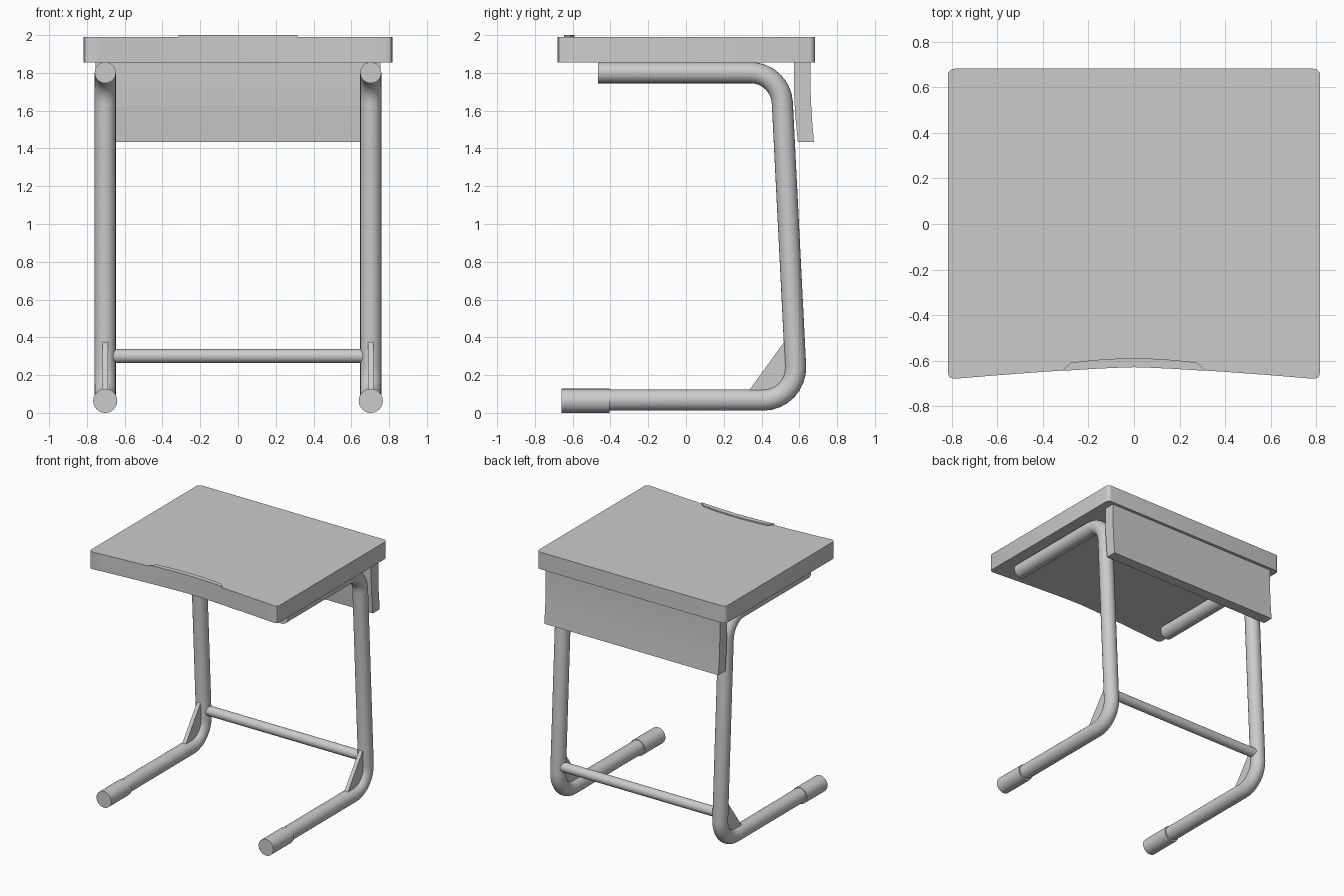
import bpy
import math
from mathutils import Vector

old = bpy.data.objects.get("Cube")
if old:
    bpy.data.objects.remove(old)

grey = bpy.data.materials.new("plain grey")
grey.use_nodes = True
colour = (0.6, 0.6, 0.6, 1)
grey.diffuse_color = colour
grey.node_tree.nodes["Principled BSDF"].inputs["Base Color"].default_value = colour


def smooth(obj):
    bpy.ops.object.select_all(action="DESELECT")
    obj.select_set(True)
    bpy.context.view_layer.objects.active = obj
    bpy.ops.object.shade_smooth_by_angle(angle=math.radians(35))


def prism(name, outline, offset, rounded=False):
    """Extrude a closed outline of 3D points along the offset."""
    n = len(outline)
    low = [Vector(p) for p in outline]
    verts = low + [p + Vector(offset) for p in low]
    faces = [tuple(reversed(range(n))), tuple(range(n, 2 * n))]
    faces += [(i, (i + 1) % n, (i + 1) % n + n, i + n) for i in range(n)]
    mesh = bpy.data.meshes.new(name)
    mesh.from_pydata(verts, [], faces)
    mesh.materials.append(grey)
    obj = bpy.data.objects.new(name, mesh)
    bpy.context.collection.objects.link(obj)
    if rounded:
        smooth(obj)
    return obj


def tube(name, points, radius):
    """Round capped tube swept along a polyline."""
    data = bpy.data.curves.new(name, "CURVE")
    data.dimensions = "3D"
    data.bevel_depth = radius
    data.bevel_resolution = 10
    data.use_fill_caps = True
    spline = data.splines.new("POLY")
    spline.points.add(len(points) - 1)
    for sp, p in zip(spline.points, points):
        sp.co = (*p, 1)
    data.materials.append(grey)
    obj = bpy.data.objects.new(name, data)
    bpy.context.collection.objects.link(obj)
    bpy.ops.object.select_all(action="DESELECT")
    obj.select_set(True)
    bpy.context.view_layer.objects.active = obj
    bpy.ops.object.convert(target="MESH")
    obj = bpy.context.object
    obj.name = name
    smooth(obj)


def fillet(before, corner, after, length, steps=8):
    """Circular arc that rounds a corner, tangent at the given length."""
    a, c, b = Vector(before), Vector(corner), Vector(after)
    u, v = (a - c).normalized(), (b - c).normalized()
    half = u.angle(v) / 2
    radius = length * math.tan(half)
    centre = c + (u + v).normalized() * length / math.cos(half)
    start, end = c + u * length - centre, c + v * length - centre
    sweep = start.angle(end)
    side = (end - start * math.cos(sweep)).normalized() * radius
    return [centre + start * math.cos(sweep * i / steps)
            + side * math.sin(sweep * i / steps) for i in range(steps + 1)]


def front_edge(x):
    """Shallow curve of the user's edge of the top."""
    return -0.628 - 0.052 * (abs(x) / 0.79) ** 1.3


# Desk top with rounded corners and a hollowed front edge
W, D, R = 0.818, 0.682, 0.03
top = [(0.79 - 1.58 * i / 24, front_edge(0.79 - 1.58 * i / 24)) for i in range(25)]
top += [(-W + 0.008, -0.673), (-W, -0.655)]
for cx, start in ((-W + R, 180), (W - R, 90)):
    for i in range(6):
        t = math.radians(start - 18 * i)
        top.append((cx + R * math.cos(t), D - R + R * math.sin(t)))
top += [(W, -0.655), (W - 0.008, -0.673)]
top.reverse()
prism("desk_top", [(x, y, 1.856) for x, y in top], (0, 0, 0.134), True)

# Raised lip along the middle of the front edge
xs = [-0.315 + 0.63 * i / 12 for i in range(13)]
lip = [(x, front_edge(x) - 0.001, 1.985) for x in xs]
lip += [(x * 0.89, -0.59 - 0.2 * x * x, 1.985) for x in reversed(xs)]
prism("front_lip", lip, (0, 0, 0.015))

# Modesty panel, slightly kicked back at the bottom
panel = [(0.571, 1.857), (0.571, 1.72), (0.578, 1.58), (0.592, 1.435),
         (0.677, 1.435), (0.665, 1.58), (0.659, 1.72), (0.659, 1.857)]
panel.reverse()
prism("modesty_panel", [(-0.755, y, z) for y, z in panel], (1.51, 0, 0), True)

# Side frames: bent tube, foot sleeve and gusset
for side, x in (("left", 0.703), ("right", -0.703)):
    arm, upper = (x, -0.465, 1.801), (x, 0.502, 1.801)
    lower, toe = (x, 0.589, 0.068), (x, -0.45, 0.068)
    path = [arm, *fillet(arm, upper, lower, 0.16),
            *fillet(upper, lower, toe, 0.18), toe]
    tube(side + "_leg", path, 0.056)
    tube(side + "_foot_sleeve", [(x, -0.658, 0.064), (x, -0.405, 0.064)], 0.064)
    gusset = [(0.335, 0.12), (0.45, 0.1), (0.55, 0.22), (0.53, 0.39)]
    prism(side + "_gusset", [(x - 0.015, y, z) for y, z in gusset], (0.03, 0, 0))

# Stretcher between the legs
tube("stretcher", [(-0.69, 0.578, 0.301), (0.69, 0.578, 0.301)], 0.037)
